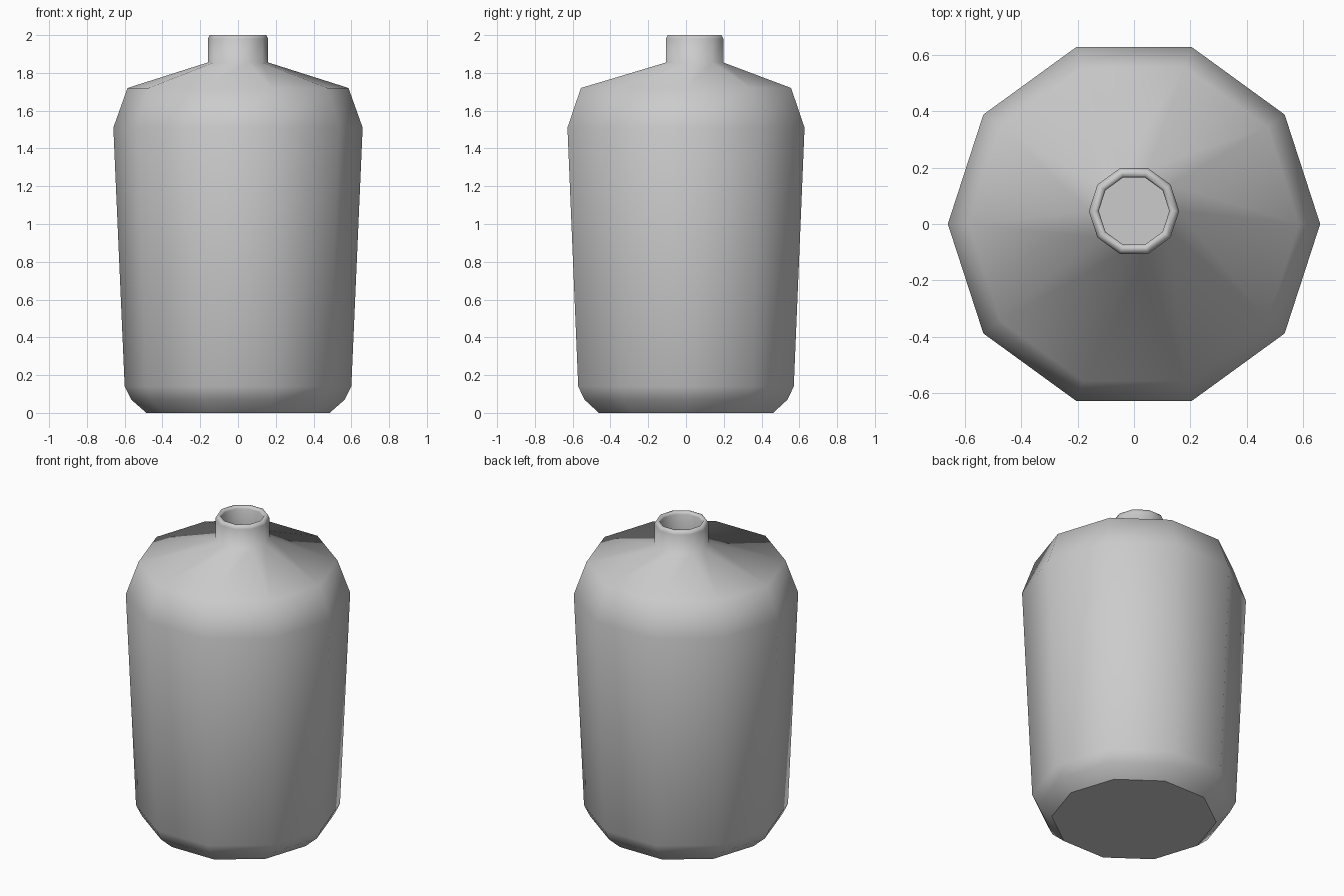
import bpy
import bmesh
from math import cos, sin, tau

cube = bpy.data.objects.get("Cube")
if cube:
    bpy.data.objects.remove(cube, do_unlink=True)

SIDES = 10
NECK_Y = 0.046

# One plain grey for the whole bottle
grey = bpy.data.materials.new("plain grey")
grey.use_nodes = True
color = (0.6, 0.6, 0.6, 1)
grey.diffuse_color = color
grey.node_tree.nodes["Principled BSDF"].inputs["Base Color"].default_value = color

# Radius, height and forward shift of each ring, from base to inside of the neck
rings = [
    (0.485, 0.0, 0), (0.565, 0.07, 0), (0.60, 0.14, 0),               # rounded base
    (0.66, 1.51, 0), (0.585, 1.72, 0),                                # body, shoulder
    (0.16, 1.855, NECK_Y), (0.16, 1.98, NECK_Y), (0.15, 2.0, NECK_Y), # neck
    (0.132, 2.0, NECK_Y), (0.125, 1.985, NECK_Y), (0.125, 1.86, NECK_Y),  # mouth
]


def ring(bm, radius, z, y):
    return [bm.verts.new((radius * cos(tau * i / SIDES),
                          y + radius * sin(tau * i / SIDES), z))
            for i in range(SIDES)]


bm = bmesh.new()
loops = [ring(bm, *r) for r in rings]

# Walls between neighbouring rings
for low, high in zip(loops, loops[1:]):
    for i in range(SIDES):
        j = (i + 1) % SIDES
        bm.faces.new((low[i], low[j], high[j], high[i])).smooth = True

# Flat base and mouth floor with crisp borders
for cap in (bm.faces.new(loops[0][::-1]), bm.faces.new(loops[-1])):
    for edge in cap.edges:
        edge.smooth = False

mesh = bpy.data.meshes.new("bottle")
bm.to_mesh(mesh)
bm.free()
mesh.materials.append(grey)
bottle = bpy.data.objects.new("bottle", mesh)
bpy.context.collection.objects.link(bottle)
